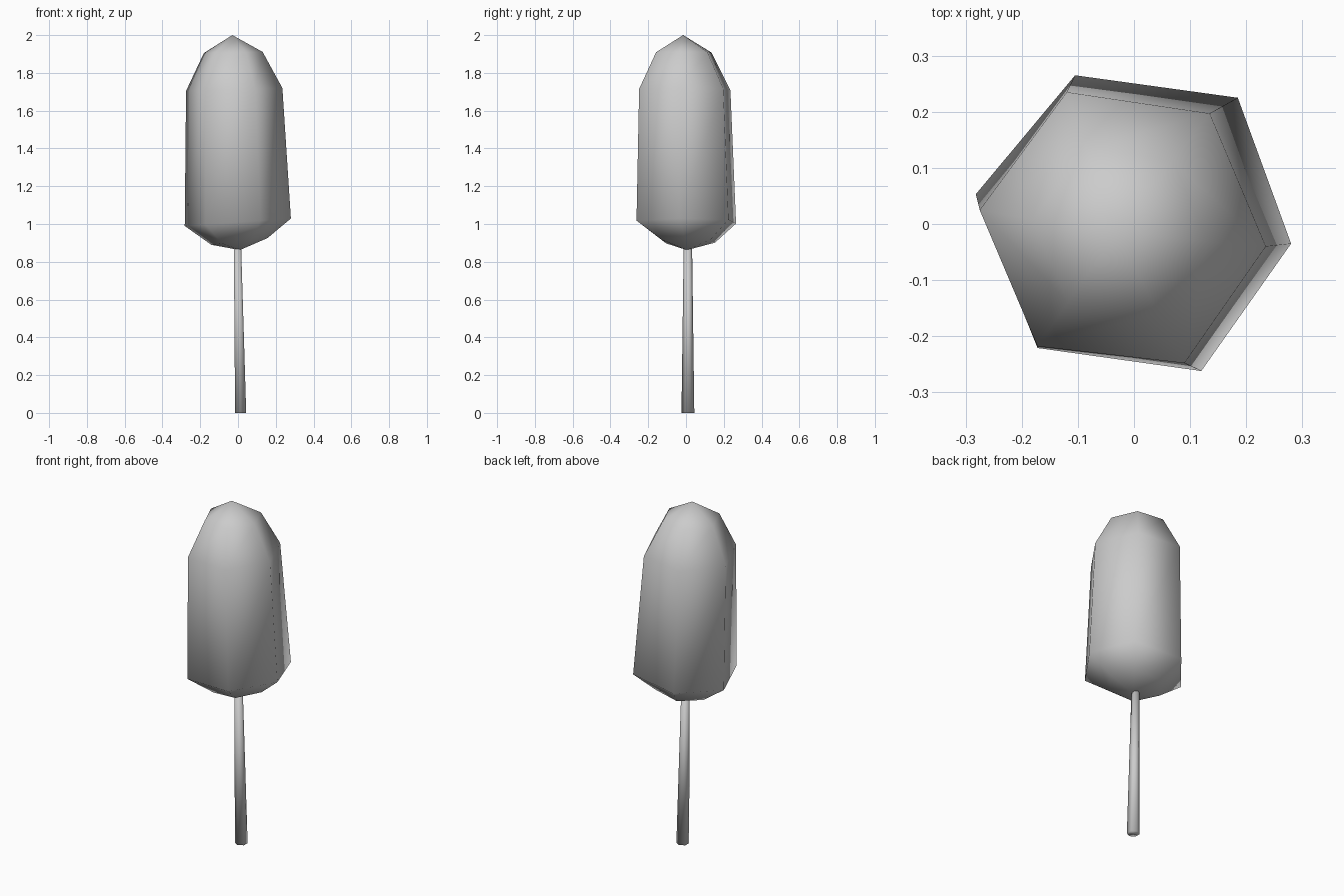
import bpy
import bmesh
from math import cos, sin, tau

cube = bpy.data.objects.get("Cube")
if cube:
    bpy.data.objects.remove(cube, do_unlink=True)

gray = bpy.data.materials.new("light gray")
gray.use_nodes = True
color = (0.6, 0.6, 0.6, 1)
gray.diffuse_color = color
gray.node_tree.nodes["Principled BSDF"].inputs["Base Color"].default_value = color


def ring(bm, outline, center, scale, slope):
    """Copy of an outline, moved, scaled and tilted along x."""
    cx, cy, cz = center
    return [bm.verts.new((cx + x * scale, cy + y * scale, cz + slope * x * scale))
            for x, y in outline]


def bridge(bm, low, high):
    n = len(low)
    for i in range(n):
        j = (i + 1) % n
        bm.faces.new((low[i], low[j], high[j], high[i]))


def fan(bm, loop, tip):
    for i in range(len(loop)):
        bm.faces.new((loop[i], loop[(i + 1) % len(loop)], tip))


def finish(bm, name):
    bmesh.ops.recalc_face_normals(bm, faces=bm.faces[:])
    mesh = bpy.data.meshes.new(name)
    bm.to_mesh(mesh)
    bm.free()
    mesh.materials.append(gray)
    mesh.shade_smooth()
    obj = bpy.data.objects.new(name, mesh)
    bpy.context.collection.objects.link(obj)


# Crown: six-sided leaning capsule with pointed ends, outlines run counter-clockwise
lower = [(0.276, -0.039), (0.181, 0.221), (-0.109, 0.261),
         (-0.286, 0.049), (-0.176, -0.225), (0.116, -0.266)]
upper = [(0.253, -0.032), (0.153, 0.205), (-0.102, 0.243),
         (-0.257, 0.033), (-0.154, -0.21), (0.108, -0.24)]
bm = bmesh.new()
rings = [
    ring(bm, lower, (0.01, 0.015, 0.908), 0.53, 0.12),
    ring(bm, lower, (0.004, 0.004, 1.01), 1.0, 0.07),
    ring(bm, upper, (-0.018, -0.008, 1.712), 1.0, 0.03),
    ring(bm, upper, (-0.024, -0.012, 1.908), 0.61, 0.02),
]
for low, high in zip(rings, rings[1:]):
    bridge(bm, low, high)
fan(bm, rings[0], bm.verts.new((0.01, 0.005, 0.862)))
fan(bm, rings[-1], bm.verts.new((-0.03, -0.015, 2.0)))
finish(bm, "crown")

# Trunk: thin leaning tapered post, its top sunk into the crown
hexagon = [(sin(tau * i / 6), cos(tau * i / 6)) for i in range(6)]
bm = bmesh.new()
foot = ring(bm, hexagon, (0.014, 0.01, 0.0), 0.034, 0)
head = ring(bm, hexagon, (-0.003, 0.01, 0.9), 0.022, 0)
bridge(bm, foot, head)
bm.faces.new(foot)
bm.faces.new(head)
finish(bm, "trunk")
